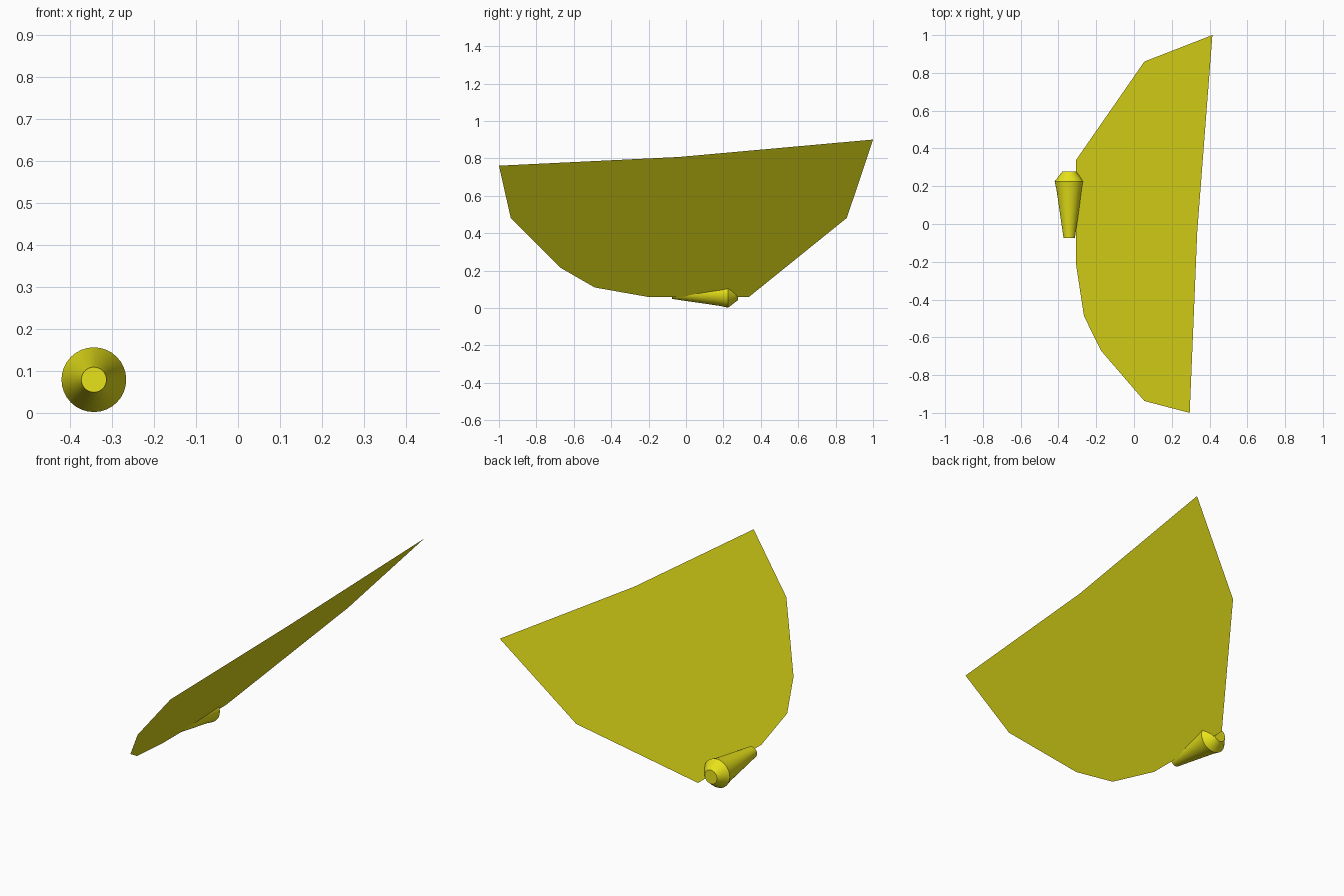
import bpy, bmesh, math

if "Cube" in bpy.data.objects:
    bpy.data.objects.remove(bpy.data.objects["Cube"])

yellow = bpy.data.materials.new("yellow")
yellow.diffuse_color = (0.8, 0.76, 0.01, 1)
yellow.use_nodes = True
yellow.node_tree.nodes["Principled BSDF"].inputs["Base Color"].default_value = yellow.diffuse_color


def make_object(name, bm):
    mesh = bpy.data.meshes.new(name)
    bm.to_mesh(mesh)
    bm.free()
    obj = bpy.data.objects.new(name, mesh)
    bpy.context.collection.objects.link(obj)
    mesh.materials.append(yellow)
    return obj


# Wing: one flat, tilted sheet, outlined as seen from above
outline = [(0.415, 1.0), (0.055, 0.86), (-0.308, 0.337), (-0.308, -0.205),
           (-0.265, -0.487), (-0.175, -0.67), (0.055, -0.937), (0.295, -1.0),
           (0.21, -0.412), (0.055, -0.285), (0.335, -0.037)]
bm = bmesh.new()
wing_verts = [bm.verts.new((x, y, 0.06 + (x + 0.308) * 1.163)) for x, y in outline]
bm.faces.new(wing_verts)
bmesh.ops.triangulate(bm, faces=bm.faces[:])
make_object("wing", bm)

# Body: tapered round profile along y, with a flared collar and flat ends
profile = [(-0.075, 0.03), (0.18, 0.067), (0.225, 0.077), (0.277, 0.037)]
sides = 32
bm = bmesh.new()
rings = []
for y, r in profile:
    rings.append([bm.verts.new((-0.343 + r * math.cos(2 * math.pi * i / sides), y,
                                0.079 + r * math.sin(2 * math.pi * i / sides)))
                  for i in range(sides)])
for a, b in zip(rings, rings[1:]):
    for i in range(sides):
        j = (i + 1) % sides
        bm.faces.new((a[i], a[j], b[j], b[i]))
bm.faces.new(rings[0])
bm.faces.new(rings[-1])
bmesh.ops.recalc_face_normals(bm, faces=bm.faces[:])
body = make_object("body", bm)
bpy.context.view_layer.objects.active = body
body.select_set(True)
bpy.ops.object.shade_smooth_by_angle(angle=math.radians(30))
